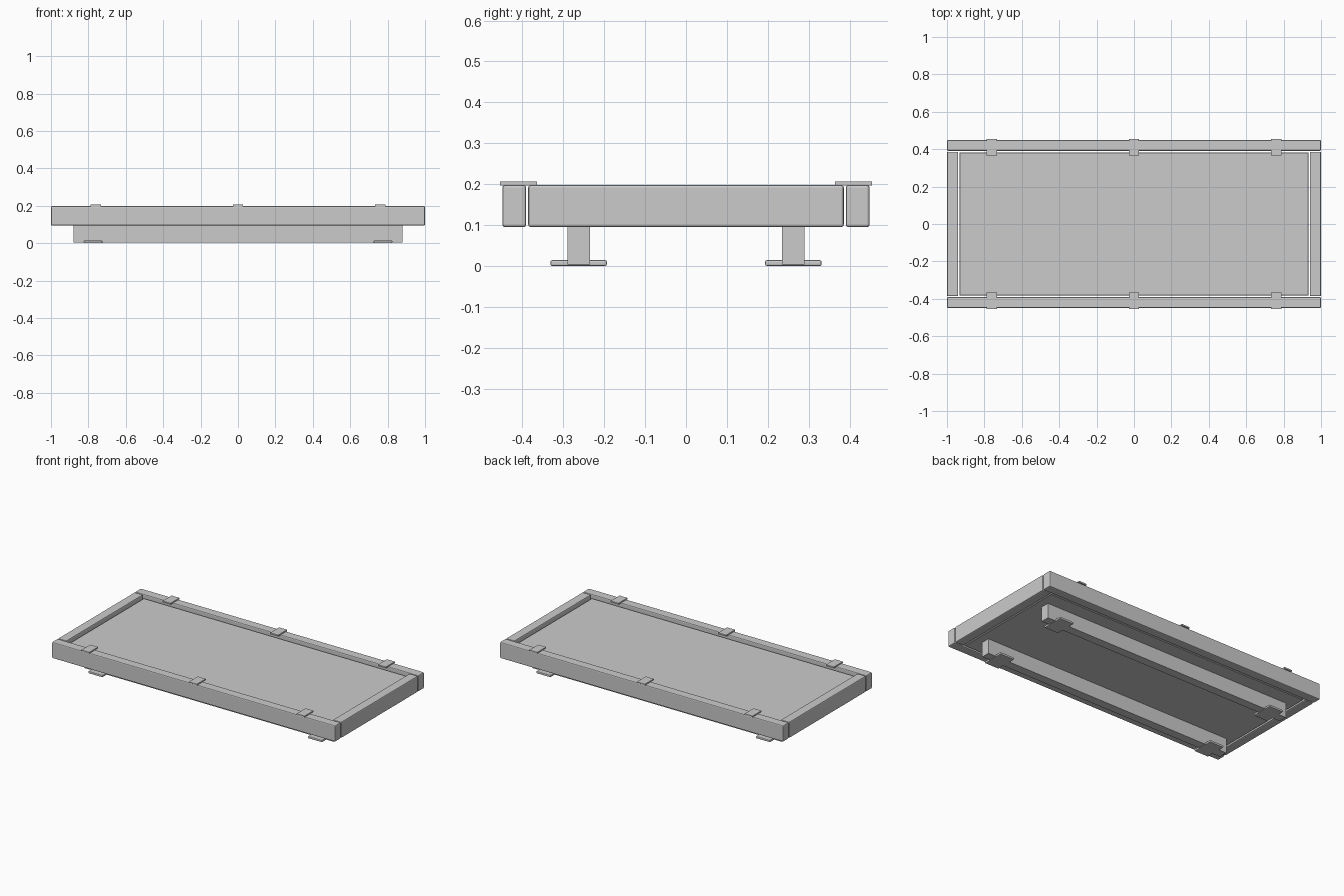
import bpy

if "Cube" in bpy.data.objects:
    bpy.data.objects.remove(bpy.data.objects["Cube"])

grey = bpy.data.materials.new("light_grey")
grey.diffuse_color = (0.6, 0.6, 0.6, 1)
grey.use_nodes = True
grey.node_tree.nodes["Principled BSDF"].inputs["Base Color"].default_value = grey.diffuse_color


def box(name, x, y, z, bevel=0.0, segments=2):
    """Box from (min, max) ranges, with optionally rounded edges."""
    bpy.ops.mesh.primitive_cube_add(size=1)
    ob = bpy.context.object
    ob.name = name
    ob.location = [(a + b) / 2 for a, b in (x, y, z)]
    ob.scale = [b - a for a, b in (x, y, z)]
    bpy.ops.object.transform_apply(location=True, rotation=False, scale=True)
    ob.data.materials.append(grey)
    if bevel:
        mod = ob.modifiers.new("rounded_edges", 'BEVEL')
        mod.width = bevel
        mod.segments = segments
    return ob


def span(centre, width):
    return (centre - width / 2, centre + width / 2)


# recessed deck panel
box("deck_panel", (-0.933, 0.933), (-0.383, 0.383), (0.097, 0.177), 0.003, 1)

for s, side in ((-1, "front"), (1, "back")):
    # long side rails
    box(side + "_rail", (-1, 1), span(s * 0.42, 0.058), (0.095, 0.198), 0.006)

    # clips on top of the rails
    for i, x in enumerate((-0.76, 0, 0.76)):
        box(f"{side}_clip_{i + 1}", span(x, 0.056), span(s * 0.41, 0.09), (0.197, 0.206))

    # runners under the deck, each with two foot pads
    box(side + "_runner", (-0.88, 0.88), span(s * 0.2625, 0.055), (0.003, 0.1))
    for x, end in ((-0.775, "left"), (0.775, "right")):
        box(f"{side}_{end}_foot", span(x, 0.1), span(s * 0.2625, 0.138), (0, 0.014), 0.004)

# short end rails
for s, end in ((-1, "left"), (1, "right")):
    box(end + "_end_rail", span(s * 0.97, 0.06), (-0.386, 0.386), (0.095, 0.198), 0.006)
